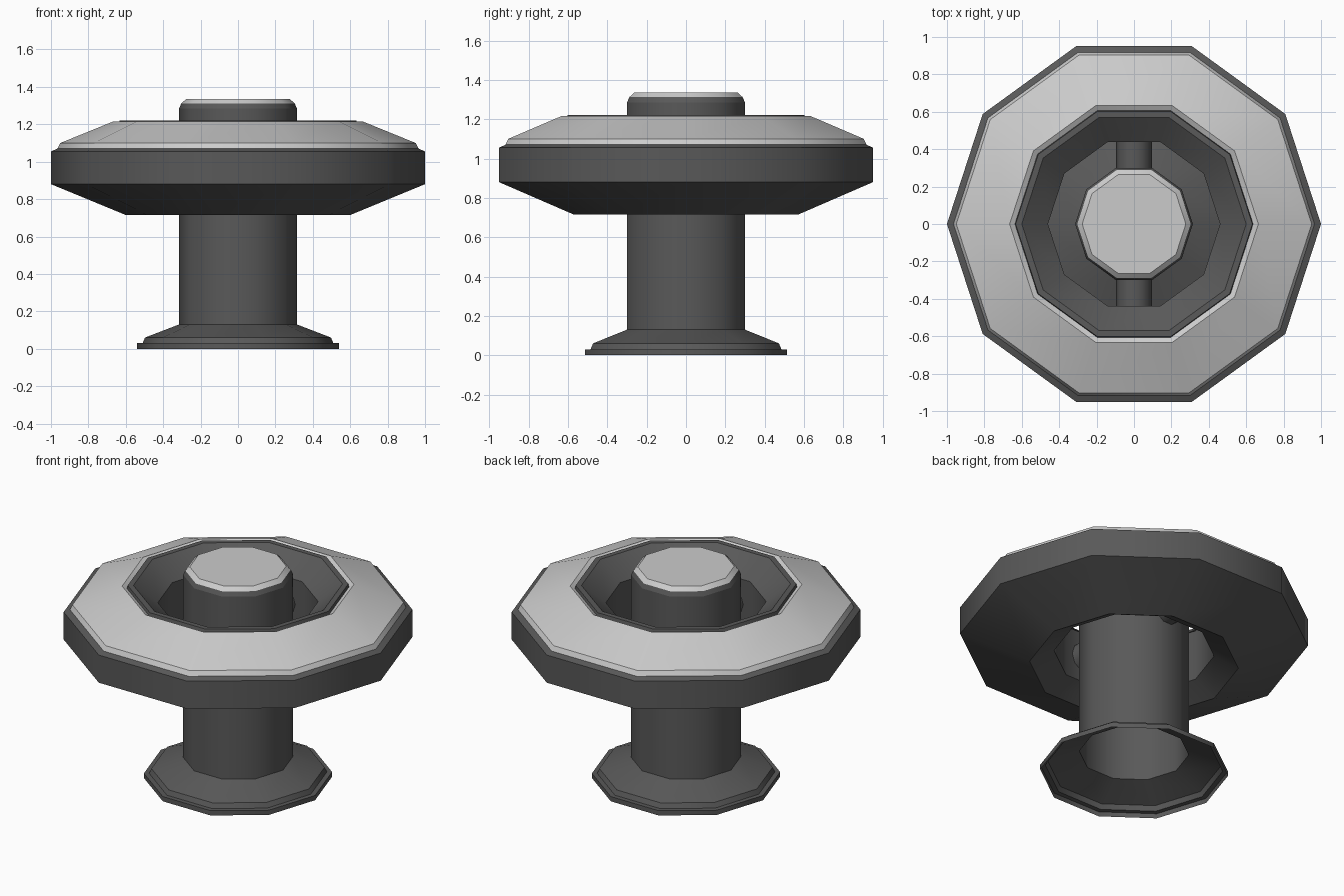
import bpy, bmesh, math

if "Cube" in bpy.data.objects:
    bpy.data.objects.remove(bpy.data.objects["Cube"])

SIDES = 10


def material(name, v):
    m = bpy.data.materials.new(name)
    m.diffuse_color = (v, v, v, 1)
    m.use_nodes = True
    m.node_tree.nodes["Principled BSDF"].inputs["Base Color"].default_value = m.diffuse_color
    return m


DARK = material("dark_rubber", 0.10)
LIGHT = material("light_metal", 0.62)


def lathe(name, profile, closed=False, cap_top=False, light=()):
    """Revolve an (r, z) profile: smooth around, crisp between bands; light = pale bands."""
    bm = bmesh.new()
    rings = []
    for r, z in profile:
        rings.append([bm.verts.new((r * math.cos(2 * math.pi * k / SIDES),
                                    r * math.sin(2 * math.pi * k / SIDES), z))
                      for k in range(SIDES)])
    pairs = list(zip(rings, rings[1:]))
    if closed:
        pairs.append((rings[-1], rings[0]))
    for i, (a, b) in enumerate(pairs):
        for k in range(SIDES):
            n = (k + 1) % SIDES
            f = bm.faces.new((a[k], a[n], b[n], b[k]))
            f.smooth = True
            f.material_index = int(i in light)
    if cap_top:
        bm.faces.new(rings[-1]).material_index = 1
    # Horizontal ring edges stay crisp
    for ring in rings:
        for k in range(SIDES):
            bm.edges.get((ring[k], ring[(k + 1) % SIDES])).smooth = False
    if closed:
        bmesh.ops.recalc_face_normals(bm, faces=bm.faces)
    mesh = bpy.data.meshes.new(name)
    bm.to_mesh(mesh)
    bm.free()
    mesh.materials.append(DARK)
    mesh.materials.append(LIGHT)
    obj = bpy.data.objects.new(name, mesh)
    bpy.context.collection.objects.link(obj)
    return obj


# Hollow post with flared foot and chamfered pale cap, open underneath
lathe("post", [(0.54, 0.0), (0.54, 0.03), (0.51, 0.03), (0.497, 0.06),
               (0.315, 0.13), (0.315, 1.285), (0.303, 1.312), (0.277, 1.335)],
      cap_top=True, light=(6,))

# Wide wheel ring: pale top plate, thin dark inner rim, narrow central bore
lathe("wheel_ring", [(0.60, 0.715), (1.0, 0.88), (1.0, 1.055), (0.965, 1.07),
                     (0.95, 1.10), (0.665, 1.216), (0.637, 1.20), (0.633, 1.22),
                     (0.60, 1.22), (0.46, 1.11), (0.46, 0.79)],
      closed=True, light=(3, 4, 5))

# Two short spokes joining post and ring, front and back
for name, side in (("front_spoke", -1), ("back_spoke", 1)):
    bpy.ops.mesh.primitive_cylinder_add(vertices=SIDES, radius=0.095, depth=0.16,
                                        end_fill_type='NOTHING',
                                        location=(0, side * 0.367, 0.95),
                                        rotation=(math.pi / 2, math.pi / 2, 0))
    spoke = bpy.context.object
    spoke.name = name
    spoke.data.materials.append(DARK)
    for p in spoke.data.polygons:
        p.use_smooth = True
